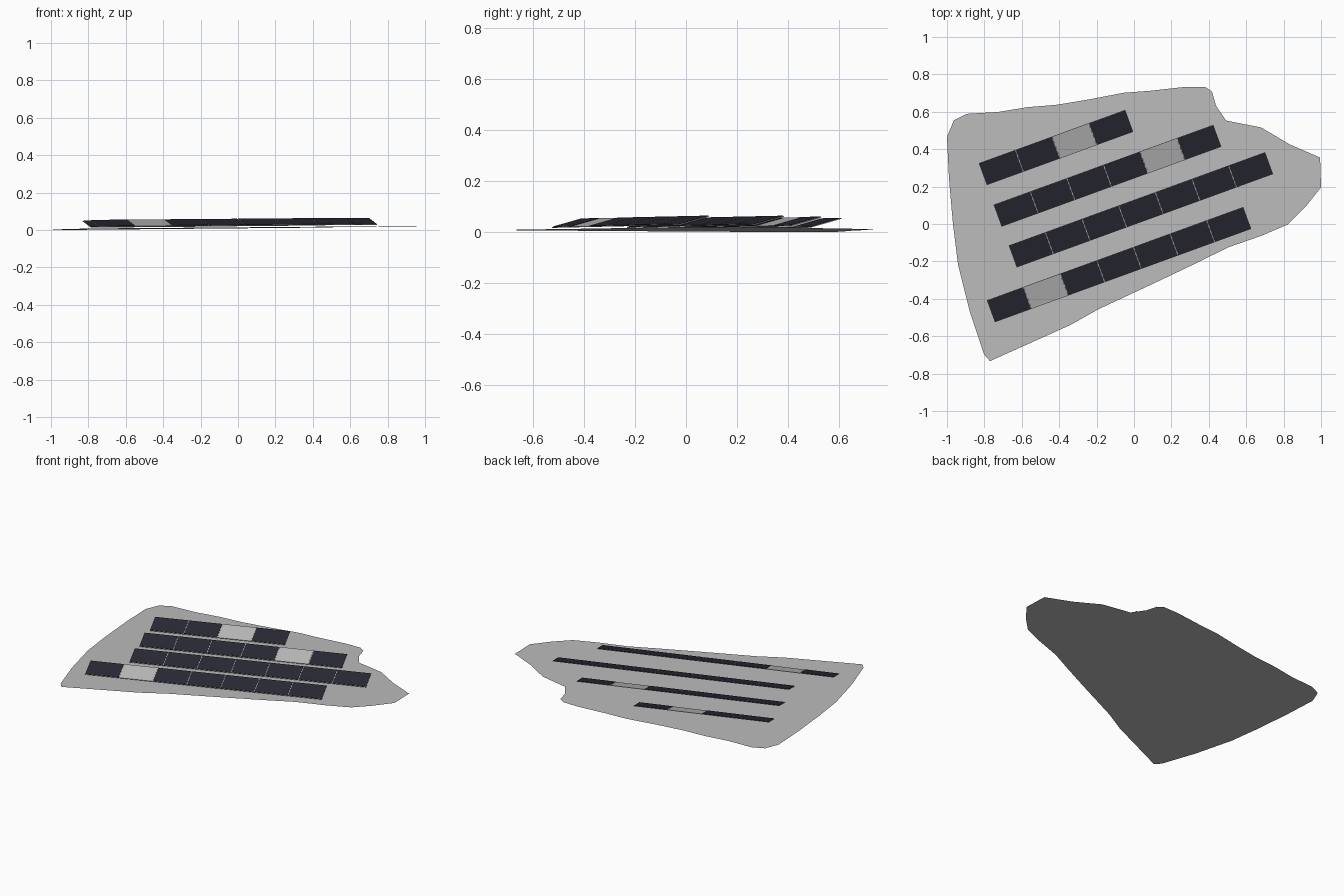
import bpy, bmesh, math
from mathutils import Vector, Matrix

if "Cube" in bpy.data.objects:
    bpy.data.objects.remove(bpy.data.objects["Cube"])


def material(name, rgb):
    m = bpy.data.materials.new(name)
    m.diffuse_color = (*rgb, 1)
    m.use_nodes = True
    m.node_tree.nodes["Principled BSDF"].inputs["Base Color"].default_value = m.diffuse_color
    return m


GREY = material("grey", (0.50, 0.50, 0.50))
NAVY = material("dark_navy", (0.022, 0.022, 0.037))


def ground_z(x, y):
    return 0.0123 + 0.010 * x - 0.005 * y


def make_object(name, bm, mat):
    me = bpy.data.meshes.new(name)
    bm.to_mesh(me)
    bm.free()
    me.materials.append(mat)
    ob = bpy.data.objects.new(name, me)
    bpy.context.collection.objects.link(ob)
    return ob


# Sloping plot of land, a single sheet
outline = [(-1, .465), (-.963, .555), (-.893, .589), (-.727, .599), (-.567, .625),
           (-.417, .637), (-.246, .665), (-.053, .702), (.085, .712), (.273, .733),
           (.38, .733), (.417, .708), (.438, .633), (.492, .553), (.68, .516),
           (.834, .425), (.995, .355), (1, .196), (.914, .088), (.824, -.002),
           (.684, -.062), (.503, -.125), (.342, -.205), (.139, -.302), (-.193, -.457),
           (-.342, -.541), (-.556, -.637), (-.77, -.733), (-.802, -.697),
           (-.877, -.472), (-.941, -.216), (-.968, 0), (-.989, .24)]
bm = bmesh.new()
face = bm.faces.new([bm.verts.new((x, y, ground_z(x, y))) for x, y in outline])
face.normal_update()
if face.normal.z < 0:
    face.normal_flip()
bmesh.ops.triangulate(bm, faces=[face])
make_object("land_plot", bm, GREY)

# Tilted panel rows: each has a grey backing sheet and dark panels on top
PANEL, DEPTH, GAP = 0.2085, 0.129, 0.005
TURN, TILT = math.radians(20), math.radians(15)


def add_box(bm, frame, centre, size):
    bmesh.ops.create_cube(bm, size=1, matrix=frame @ Matrix.Translation(centre)
                          @ Matrix.Diagonal((*size, 1)))


def panel_row(index, x, y, count, missing):
    # Axes follow the land along the row and lean back across it
    along = Vector((math.cos(TURN), math.sin(TURN), 0.0077)).normalized()
    flat = Vector((-math.sin(TURN), math.cos(TURN), 0))
    up = along.cross(flat).normalized()
    across = (flat * math.cos(TILT) + up * math.sin(TILT)).normalized()
    normal = along.cross(across).normalized()
    frame = Matrix((along, across, normal)).transposed().to_4x4()
    frame.translation = (x, y, ground_z(x, y) + 0.028)
    length = count * PANEL

    bm = bmesh.new()
    for i in range(count):
        add_box(bm, frame, ((i + .5) * PANEL - length / 2, 0, 0),
                (PANEL - 0.0005, DEPTH, 0.003))
    make_object(f"row_{index}_backing", bm, GREY)

    bm = bmesh.new()
    for i in range(count):
        if i not in missing:
            add_box(bm, frame, ((i + .5) * PANEL - length / 2, 0, 0.002),
                    (PANEL - GAP, DEPTH - GAP, 0.002))
    make_object(f"row_{index}_panels", bm, NAVY)


rows = [(-.417, .409, 4, {2}), (-.142, .258, 6, {4}),
        (.037, .076, 7, set()), (-.080, -.217, 7, {1})]
for n, (x, y, count, missing) in enumerate(rows, 1):
    panel_row(n, x, y, count, missing)
